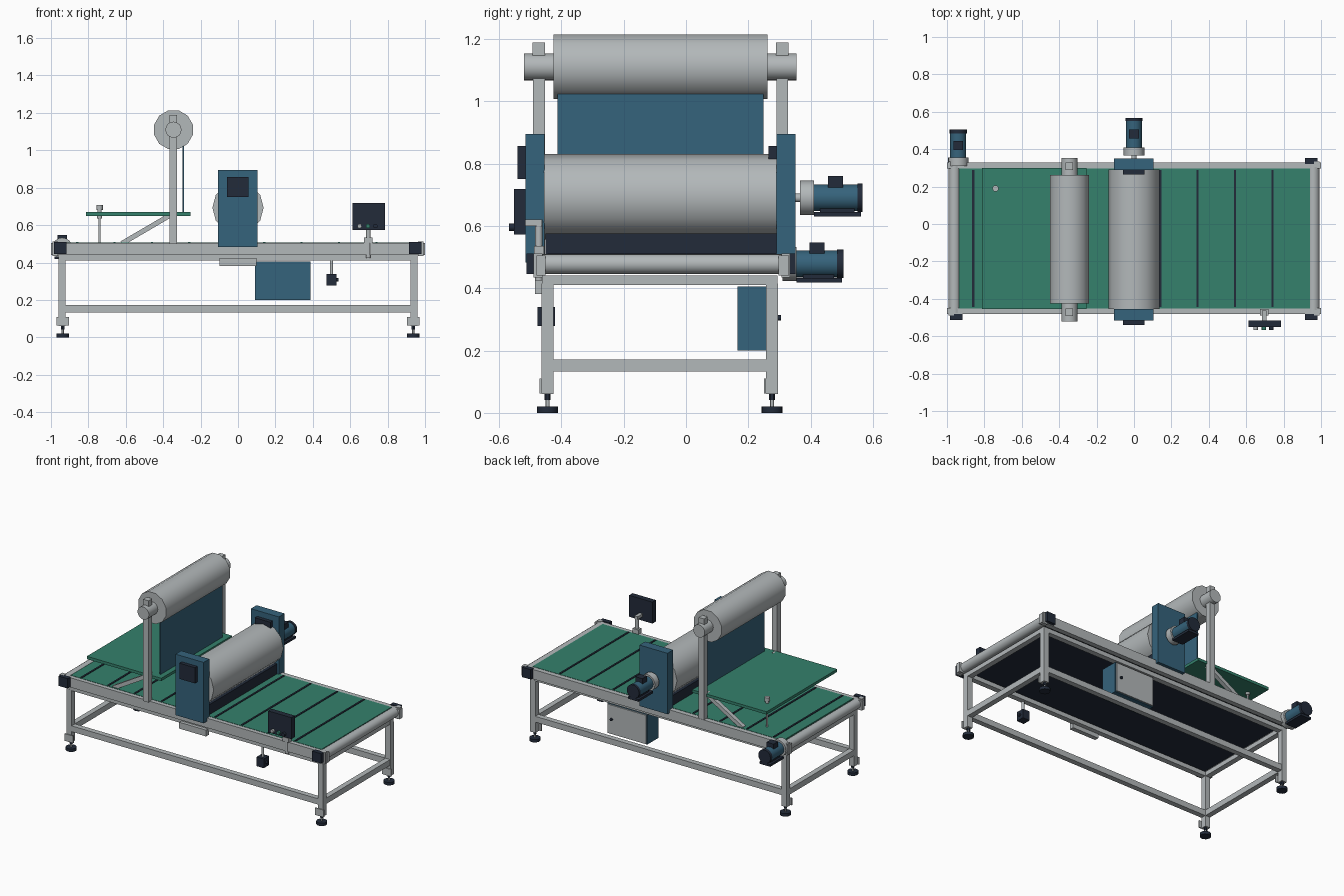
import bpy, math
from mathutils import Vector

if "Cube" in bpy.data.objects:
    bpy.data.objects.remove(bpy.data.objects["Cube"])


def material(name, rgb):
    m = bpy.data.materials.new(name)
    m.diffuse_color = (*rgb, 1)
    m.use_nodes = True
    m.node_tree.nodes["Principled BSDF"].inputs["Base Color"].default_value = m.diffuse_color
    return m


GRAY = material("light_gray_metal", (0.45, 0.48, 0.49))
GREEN = material("green_belt", (0.035, 0.22, 0.15))
BLUE = material("steel_blue", (0.036, 0.125, 0.20))
DARK = material("dark_navy", (0.016, 0.024, 0.042))


def box(name, x, y, z, mat):
    """Box from (min, max) pairs along each axis."""
    bpy.ops.mesh.primitive_cube_add(size=1, location=[(a + b) / 2 for a, b in (x, y, z)])
    o = bpy.context.object
    o.name = name
    o.scale = [b - a for a, b in (x, y, z)]
    bpy.ops.object.transform_apply(location=False, rotation=False, scale=True)
    o.data.materials.append(mat)
    return o


def rod(name, p, q, r, mat, n=16, twist=0.0, r2=None):
    """Cylinder or cone from point p to point q."""
    p, q = Vector(p), Vector(q)
    bpy.ops.mesh.primitive_cone_add(vertices=n, radius1=r, radius2=r if r2 is None else r2,
                                    depth=(q - p).length)
    o = bpy.context.object
    o.name = name
    o.rotation_euler.z = twist
    bpy.ops.object.transform_apply(location=False, rotation=True, scale=False)
    o.location = (p + q) / 2
    o.rotation_euler = (q - p).to_track_quat('Z', 'Y').to_euler()
    bpy.ops.object.shade_smooth_by_angle(angle=math.radians(40))
    o.data.materials.append(mat)
    return o


def yrod(name, x, z, y, r, mat, n=16, twist=0.0):
    return rod(name, (x, y[0], z), (x, y[1], z), r, mat, n, twist)


FRONT, BACK = -0.444, 0.276      # leg centre lines in y

# legs, levelling feet and foot brackets
for sx in (-1, 1):
    for y in (FRONT, BACK):
        x = 0.94 * sx
        box("leg", (x - .019, x + .019), (y - .019, y + .019), (.06, .415), GRAY)
        f = 0.937 * sx
        box("foot_bracket", (f - .033, f + .033), (y - .026, y - .019), (.062, .11), GRAY)
        rod("foot_pad", (f, y, 0), (f, y, .02), .034, DARK)
        rod("foot_stem", (f, y, .02), (f, y, .065), .006, GRAY, 10)
        rod("foot_nut", (f, y, .042), (f, y, .062), .010, DARK, 6)

# lower stretchers and upper frame rails
for z in ((.133, .172), (.41, .44)):
    for y in (FRONT, BACK):
        box("long_rail", (-.959, .959), (y - .018, y + .018), z, GRAY)
    for x in (-.94, .94):
        box("cross_rail", (x - .018, x + .018), (FRONT, BACK), z, GRAY)

# conveyor side beams, belt and cross seams
for y in ((-.48, -.45), (.297, .33)):
    box("side_beam", (-1, 1), y, (.44, .505), GRAY)
box("belt_top", (-.935, .94), (-.452, .298), (.485, .507), GREEN)
box("belt_underside", (-.935, .94), (-.452, .298), (.455, .485), DARK)
for i in range(9):
    x = -.86 + .2 * i
    box("belt_seam", (x - .006, x + .006), (-.445, .29), (.505, .511), DARK)

# end rollers with bearing blocks
for x in (-.96, .96):
    yrod("end_roller", x, .478, (-.475, .325), .032, GRAY)
for x in (-.95, .947):
    box("front_bearing", (x - .034, x + .034), (-.512, -.48), (.445, .511), DARK)
box("back_bearing", (.915, .981), (.32, .352), (.445, .511), DARK)
for x in (-.978, .978):
    for y in (-.475, .32):
        box("roller_bracket", (x - .015, x + .015), (y - .014, y + .014), (.434, .512), GRAY)


def motor(x, z, y, top):
    """Geared motor along +y; y lists gearbox start, body start, body end, cap end."""
    a, b, c, d = y
    yrod("motor_gearbox", x, z, (a, b), .055, GRAY)
    yrod("motor_body", x, z, (b, c), .043, BLUE)
    yrod("motor_cap", x, z, (c, d), .046, DARK)
    m = b + (c - b) * .5
    box("motor_terminal_box", (x - .026, x + .026), (m - .024, m + .024), (z + .03, top), DARK)
    box("motor_base", (x - .04, x + .04), (b, d - .005), (z - .06, z - .045), DARK)
    box("motor_base_web", (x - .025, x + .025), (b + .02, c - .01), (z - .05, z - .03), DARK)


motor(0, .69, (.365, .41, .55, .567), .76)
motor(-.94, .478, (.31, .355, .485, .505), .546)
yrod("main_motor_shaft", 0, .69, (.34, .37), .014, GRAY, 12)

# press station: side housings, drum, bed and covers
for y in (-.515, .29):
    box("side_housing", (-.107, .103), (y, y + .061), (.483, .895), BLUE)
    box("housing_cover", (-.06, .056), (y - .025, y + .001), (.75, .856), DARK)
yrod("press_drum", 0, .693, (-.455, .291), .137, GRAY, 12)
box("press_bed", (-.09, .09), (-.45, .29), (.505, .575), DARK)
box("front_lower_plate", (-.1, .1), (-.485, -.455), (.382, .425), GRAY)

# roll stand: posts, caps, shaft stubs, stock roll and hanging sheet
for y in (-.472, .309):
    box("stand_post", (-.365, -.325), (y - .019, y + .019), (.5, 1.09), GRAY)
    box("post_cap", (-.365, -.325), (y - .02, y + .02), (1.13, 1.188), GRAY)
yrod("roll_shaft_front", -.345, 1.11, (-.52, -.42), .043, GRAY, 16)
yrod("roll_shaft_back", -.345, 1.11, (.26, .354), .043, GRAY, 16)
yrod("stock_roll", -.345, 1.11, (-.425, .262), .107, GRAY, 12, math.pi / 12)
box("hanging_sheet", (-.298, -.29), (-.412, .248), (.665, 1.04), BLUE)

# raised table, braces and locking post
box("raised_table", (-.812, -.255), (-.455, .3), (.65, .669), GREEN)
for y in (-.43, .275):
    o = box("table_brace", (-.16, .16), (y - .014, y + .014), (-.013, .013), GRAY)
    o.location = (-.484, y, .582)
    o.rotation_euler.y = -math.atan2(.155, .265)
rod("table_post", (-.74, .19, .505), (-.74, .19, .68), .006, GRAY, 10)
rod("post_collar", (-.74, .19, .635), (-.74, .19, .65), .013, GRAY, 12)
rod("post_neck", (-.74, .19, .669), (-.74, .19, .685), .011, GRAY, 12)
rod("post_knob", (-.74, .19, .682), (-.74, .19, .708), .017, GRAY, 12)

# operator panel on its stand
box("panel_box", (.612, .786), (-.552, -.515), (.573, .718), DARK)
rod("panel_post", (.697, -.472, .425), (.697, -.472, .62), .012, GRAY, 12)
box("panel_arm", (.685, .709), (-.52, -.462), (.6, .62), GRAY)
box("panel_clamp", (.675, .719), (-.488, -.455), (.505, .535), GRAY)
for x, m in ((.65, GRAY), (.695, GREEN), (.735, DARK)):
    yrod("panel_button", x, .595, (-.568, -.55), .012, m, 12)

# hanging sensor under the front rail
rod("sensor_rod", (.5, -.45, .335), (.5, -.45, .42), .009, GRAY, 10)
box("sensor_box", (.472, .526), (-.476, -.42), (.278, .34), DARK)
rod("sensor_knob", (.524, -.448, .307), (.536, -.448, .307), .009, DARK, 10)

# electrical cabinet with door and latch
box("cabinet", (.09, .388), (.165, .285), (.2, .405), BLUE)
box("cabinet_door", (.095, .383), (.284, .294), (.205, .4), GRAY)
yrod("cabinet_latch", .35, .305, (.29, .304), .009, DARK, 10)
